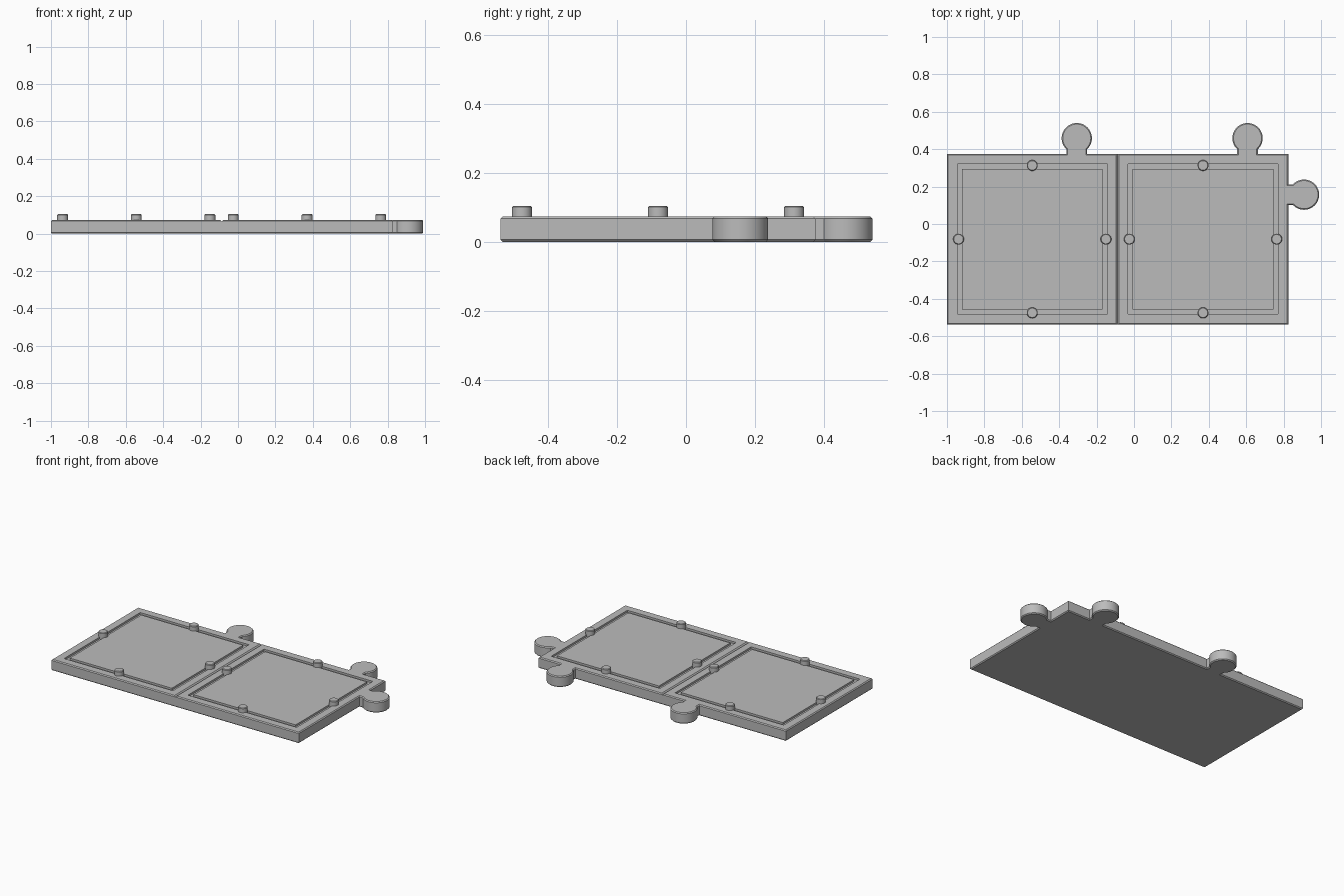
import bpy, bmesh, math
from mathutils import Vector, Matrix

default = bpy.data.objects.get("Cube")
if default:
    bpy.data.objects.remove(default, do_unlink=True)

grey = bpy.data.materials.new("light grey")
grey.use_nodes = True
colour = (0.5, 0.5, 0.5, 1)
grey.diffuse_color = colour
grey.node_tree.nodes["Principled BSDF"].inputs["Base Color"].default_value = colour

HEIGHT = 0.073
HALF = 0.456                  # half of one square tile
CY = -0.081                   # tile centre line
CENTRES = (-0.544, 0.369)     # tile centres in x
BEVEL = 0.006
KNOB_R, NECK = 0.081, 0.055
KNOB_SHIFT, KNOB_OUT = 0.238, 0.084


def make_object(name, bm):
    bmesh.ops.recalc_face_normals(bm, faces=bm.faces)
    mesh = bpy.data.meshes.new(name)
    bm.to_mesh(mesh)
    bm.free()
    mesh.materials.append(grey)
    obj = bpy.data.objects.new(name, mesh)
    bpy.context.collection.objects.link(obj)
    return obj


def activate(obj):
    bpy.ops.object.select_all(action='DESELECT')
    obj.select_set(True)
    bpy.context.view_layer.objects.active = obj


def bevel_rims(bm, width):
    rims = [e for e in bm.edges if abs(e.verts[0].co.z - e.verts[1].co.z) < 1e-5]
    bmesh.ops.bevel(bm, geom=rims, offset=width, segments=1, affect='EDGES')


def knob(base, out, along):
    """Neck and round head of a puzzle tab, walked in the direction 'along'."""
    base, out, along = Vector(base), Vector(out), Vector(along)
    centre = base + out * KNOB_OUT
    gap = math.asin(NECK / KNOB_R)
    points = [base - along * NECK]
    steps = 36
    for i in range(steps + 1):
        a = gap + (2 * math.pi - 2 * gap) * i / steps
        points.append(centre - out * KNOB_R * math.cos(a) - along * KNOB_R * math.sin(a))
    return points + [base + along * NECK]


# Board outline, counter-clockwise, with three tabs
left, right = CENTRES[0] - HALF, CENTRES[1] + HALF
front, back = CY - HALF, CY + HALF
outline = [Vector((left, front)), Vector((right, front))]
outline += knob((right, CY + KNOB_SHIFT), (1, 0), (0, 1))
outline.append(Vector((right, back)))
for cx in reversed(CENTRES):
    outline += knob((cx + KNOB_SHIFT, back), (0, 1), (-1, 0))
outline.append(Vector((left, back)))

bm = bmesh.new()
face = bm.faces.new([bm.verts.new((p.x, p.y, 0)) for p in outline])
top = bmesh.ops.extrude_face_region(bm, geom=[face])["geom"]
bmesh.ops.translate(bm, vec=(0, 0, HEIGHT),
                    verts=[v for v in top if isinstance(v, bmesh.types.BMVert)])
bevel_rims(bm, BEVEL)
board = make_object("puzzle_board", bm)


def cut(cutter):
    cutter.hide_render = True
    mod = board.modifiers.new("cut", 'BOOLEAN')
    mod.operation, mod.solver, mod.object = 'DIFFERENCE', 'EXACT', cutter
    activate(board)
    bpy.ops.object.modifier_apply(modifier=mod.name)
    bpy.data.objects.remove(cutter, do_unlink=True)


# Square groove in each tile
def groove_cutter(cx, outer, inner, depth):
    bm = bmesh.new()
    loops = []
    for half, z in ((outer, HEIGHT - depth), (outer, HEIGHT + 0.02),
                    (inner, HEIGHT + 0.02), (inner, HEIGHT - depth)):
        loops.append([bm.verts.new((cx + half * sx, CY + half * sy, z))
                      for sx, sy in ((-1, -1), (1, -1), (1, 1), (-1, 1))])
    for k in range(4):
        a, b = loops[k], loops[(k + 1) % 4]
        for i in range(4):
            j = (i + 1) % 4
            bm.faces.new((a[i], a[j], b[j], b[i]))
    return make_object("groove_cutter", bm)


for cx in CENTRES:
    cut(groove_cutter(cx, 0.401, 0.376, 0.013))

# V-shaped seam between the tiles
seam = (left + right) / 2
bm = bmesh.new()
tri = bm.faces.new([bm.verts.new((seam + dx, front - 0.1, HEIGHT + dz))
                    for dx, dz in ((0, -0.008), (0.018, 0.01), (-0.018, 0.01))])
end = bmesh.ops.extrude_face_region(bm, geom=[tri])["geom"]
bmesh.ops.translate(bm, vec=(0, 2 * HALF + 0.2, 0),
                    verts=[v for v in end if isinstance(v, bmesh.types.BMVert)])
cut(make_object("seam_cutter", bm))
activate(board)
bpy.ops.object.shade_smooth_by_angle(angle=math.radians(30))

# Four pegs on every tile
PEG_TOP, PEG_BASE = 0.104, 0.05
for side, cx in zip(("right", "left"), CENTRES):
    for place, dx, dy in (("front", 0, -1), ("back", 0, 1),
                          ("right", -1, 0), ("left", 1, 0)):
        bm = bmesh.new()
        spot = (cx + 0.394 * dx, CY + 0.394 * dy, (PEG_TOP + PEG_BASE) / 2)
        bmesh.ops.create_cone(bm, cap_ends=True, segments=32, radius1=0.029,
                              radius2=0.029, depth=PEG_TOP - PEG_BASE,
                              matrix=Matrix.Translation(spot))
        bevel_rims(bm, 0.004)
        peg = make_object(f"{side}_tile_{place}_peg", bm)
        activate(peg)
        bpy.ops.object.shade_smooth_by_angle(angle=math.radians(30))
